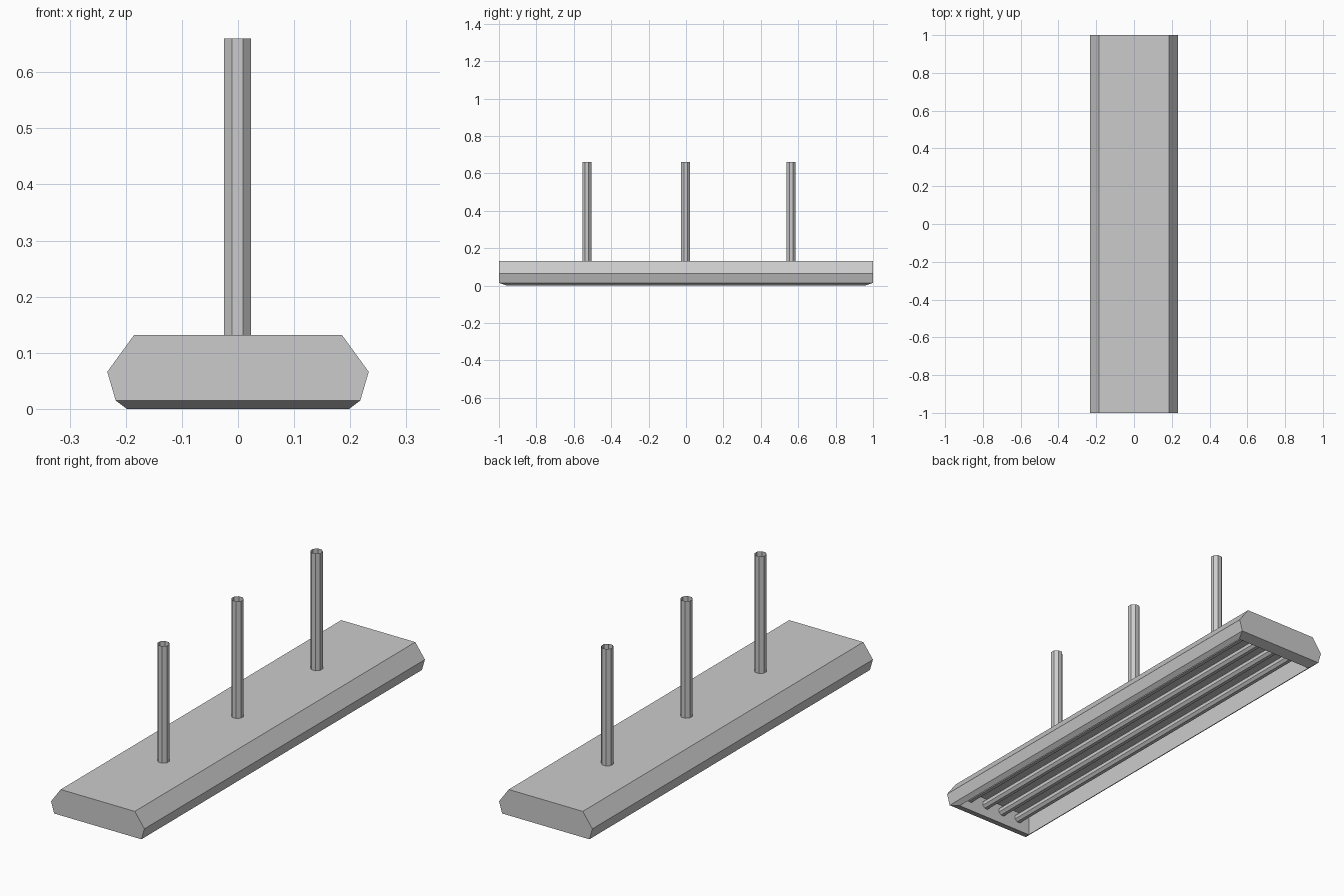
import bpy, bmesh, math
from mathutils import Matrix

if "Cube" in bpy.data.objects:
    bpy.data.objects.remove(bpy.data.objects["Cube"])


def finish(name, bm):
    bmesh.ops.recalc_face_normals(bm, faces=bm.faces)
    mesh = bpy.data.meshes.new(name)
    bm.to_mesh(mesh)
    bm.free()
    obj = bpy.data.objects.new(name, mesh)
    bpy.context.collection.objects.link(obj)
    return obj


def prism(name, sides, radius, length, matrix, capped):
    bm = bmesh.new()
    turn = Matrix.Rotation(math.pi / sides, 4, 'Z')
    bmesh.ops.create_cone(bm, cap_ends=capped, segments=sides, radius1=radius,
                          radius2=radius, depth=length, matrix=matrix @ turn)
    return finish(name, bm)


# Housing: stacked rectangular rings (half width, half length, height),
# from the top panel around the outside, over the rim and up into the recess
rings = [(0.185, 1.0, 0.132), (0.233, 1.0, 0.066), (0.218, 1.0, 0.015),
         (0.198, 0.955, 0.0), (0.198, 0.955, 0.09)]
bm = bmesh.new()
loops = [[bm.verts.new((sx * hx, sy * hy, z))
          for sx, sy in ((-1, -1), (1, -1), (1, 1), (-1, 1))]
         for hx, hy, z in rings]
for a, b in zip(loops, loops[1:]):
    for i in range(4):
        j = (i + 1) % 4
        bm.faces.new((a[i], a[j], b[j], b[i]))
bm.faces.new(loops[0])
bm.faces.new(loops[-1])
finish("lamp_housing", bm)

# Light tubes lying along the recess
for i in range(4):
    x = (i - 1.5) * 0.093
    place = Matrix.Translation((x, 0, 0.06)) @ Matrix.Rotation(math.pi / 2, 4, 'X')
    prism(f"light_tube_{i + 1}", 8, 0.021, 1.91, place, True)

# Open octagonal hanging rods
for i, y in enumerate((-0.53, -0.002, 0.562)):
    prism(f"hanging_rod_{i + 1}", 8, 0.026, 0.528,
          Matrix.Translation((-0.001, y, 0.396)), False)
